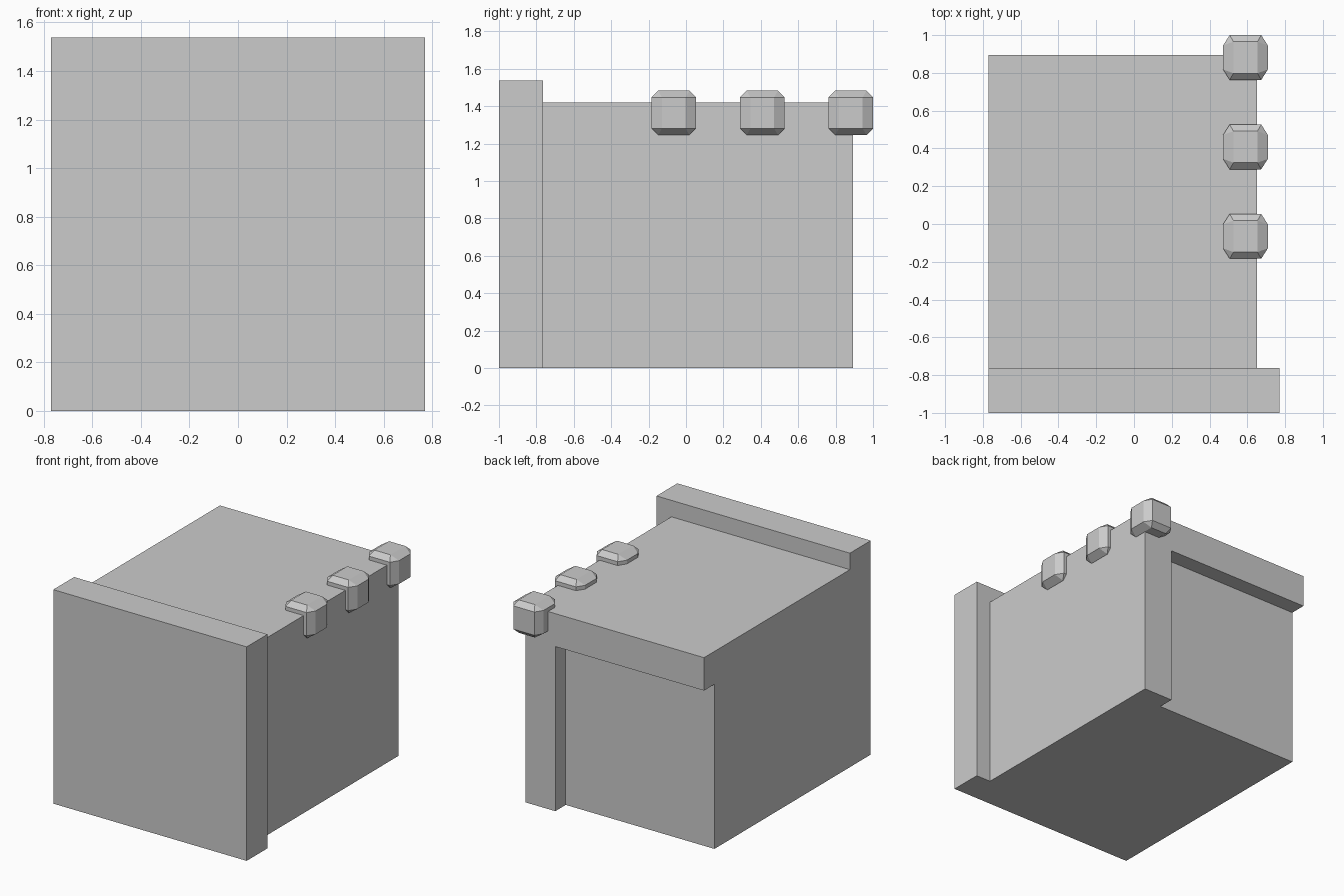
import bpy, bmesh, math
from itertools import product

if "Cube" in bpy.data.objects:
    bpy.data.objects.remove(bpy.data.objects["Cube"])

U = 2 / 16.9          # design grid unit
Y0 = -1.0             # front plane


def finish(bm, name):
    bmesh.ops.recalc_face_normals(bm, faces=bm.faces)
    mesh = bpy.data.meshes.new(name)
    bm.to_mesh(mesh)
    bm.free()
    obj = bpy.data.objects.new(name, mesh)
    bpy.context.collection.objects.link(obj)
    return obj


def box(name, lo, hi):
    bm = bmesh.new()
    bmesh.ops.create_cube(bm, size=1)
    for v in bm.verts:
        v.co = [a + (b - a) * (c + 0.5) for a, b, c in zip(lo, hi, v.co)]
    return finish(bm, name)


def knob(name, centre, h):
    # chamfered cube: hull of six inset faces
    big, small = h - 0.055, h - 0.035
    bm = bmesh.new()
    for sx, sy, sz in product((-1, 1), repeat=3):
        for x, y, z in ((h, big, small), (small, h, small), (big, small, h)):
            bm.verts.new((sx * x, sy * y, sz * z))
    bmesh.ops.convex_hull(bm, input=bm.verts)
    bmesh.ops.dissolve_limit(bm, angle_limit=math.radians(1),
                             verts=bm.verts, edges=bm.edges)
    obj = finish(bm, name)
    obj.location = centre
    return obj


# front panel
box("front_panel", (-6.5 * U, Y0, 0), (6.5 * U, Y0 + 2 * U, 13 * U))

# body with a shallow recess in the back, leaving a top lip and side strip
body = box("body", (-6.5 * U, Y0 + 2 * U, 0), (5.5 * U, Y0 + 16 * U, 12 * U))
cutter = box("recess_cutter", (-8 * U, Y0 + 15 * U, -U),
             (3.5 * U, Y0 + 18 * U, 10 * U))
cutter.hide_render = True
mod = body.modifiers.new("recess", 'BOOLEAN')
mod.operation = 'DIFFERENCE'
mod.solver = 'EXACT'
mod.object = cutter
bpy.context.view_layer.objects.active = body
bpy.ops.object.modifier_apply(modifier=mod.name)
bpy.data.objects.remove(cutter)

# row of three knobs on the top right edge
H = 0.1185
for i in range(3):
    knob(f"knob_{i + 1}", (0.59, 1 - H - i * 4 * U, 1.364), H)
